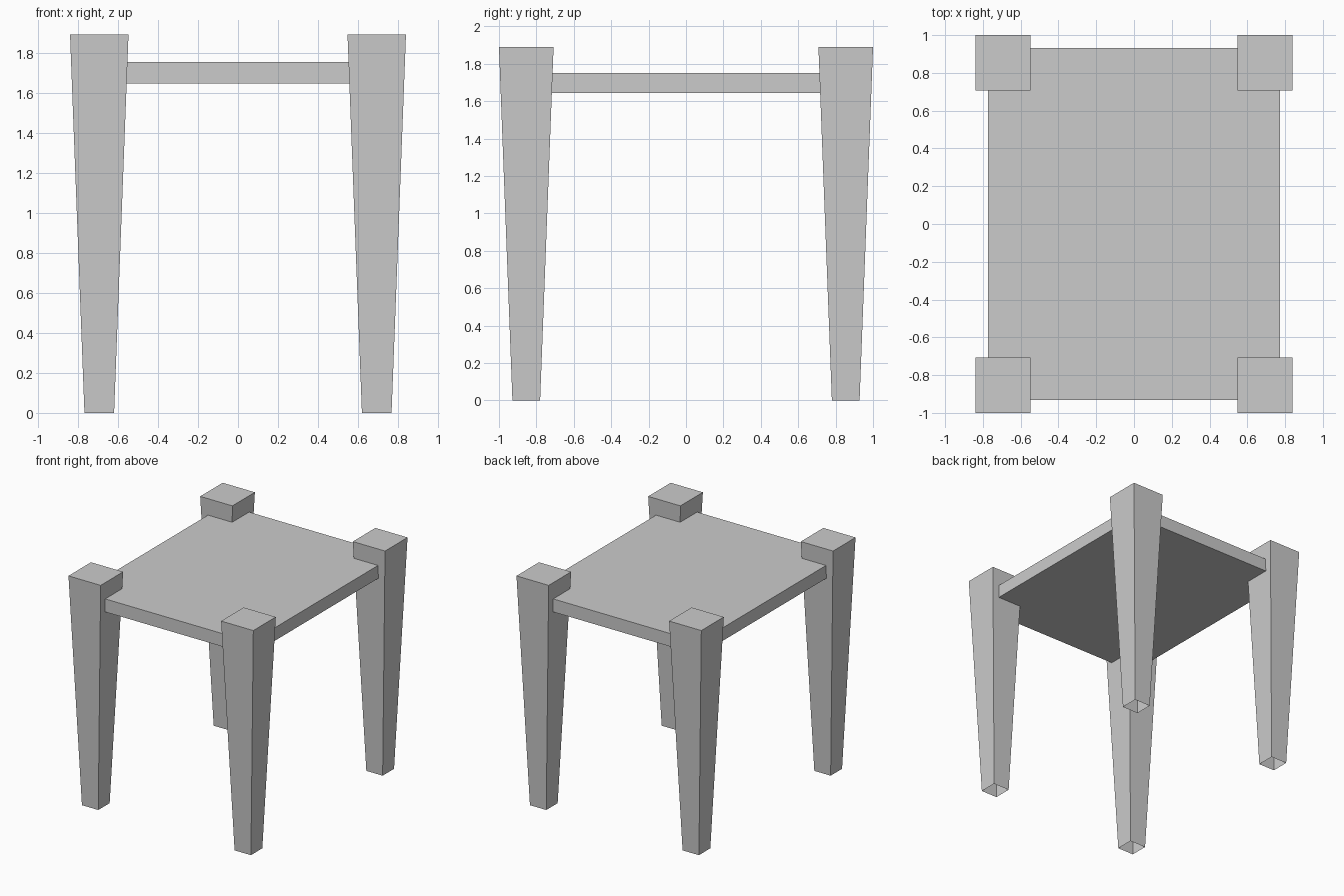
import bpy
import bmesh

cube = bpy.data.objects.get("Cube")
if cube:
    bpy.data.objects.remove(cube, do_unlink=True)

GREY = (0.6, 0.6, 0.6, 1.0)
grey = bpy.data.materials.new("plain grey")
grey.use_nodes = True
grey.diffuse_color = GREY
grey.node_tree.nodes["Principled BSDF"].inputs["Base Color"].default_value = GREY


def block(name, location, bottom, top, height, open_bottom=False):
    """Box tapering from a bottom half-size (x, y) to a top half-size."""
    bm = bmesh.new()
    bmesh.ops.create_cube(bm, size=2)
    for v in bm.verts:
        half = top if v.co.z > 0 else bottom
        v.co.x *= half[0]
        v.co.y *= half[1]
        v.co.z = height if v.co.z > 0 else 0
    if open_bottom:
        bm.normal_update()
        floor = [f for f in bm.faces if f.normal.z < -0.9]
        bmesh.ops.delete(bm, geom=floor, context="FACES_ONLY")
    mesh = bpy.data.meshes.new(name)
    bm.to_mesh(mesh)
    bm.free()
    mesh.materials.append(grey)
    obj = bpy.data.objects.new(name, mesh)
    obj.location = location
    bpy.context.collection.objects.link(obj)
    return obj


# Flat slab passing through the legs
block("table_top", (0, 0, 1.645), (0.772, 0.933), (0.772, 0.933), 0.107)

# Four tapered legs, hollow underneath
for side, x in (("left", 0.693), ("right", -0.693)):
    for end, y in (("front", -0.854), ("back", 0.854)):
        block(f"{end}_{side}_leg", (x, y, 0),
              (0.074, 0.074), (0.146, 0.146), 1.89, open_bottom=True)
